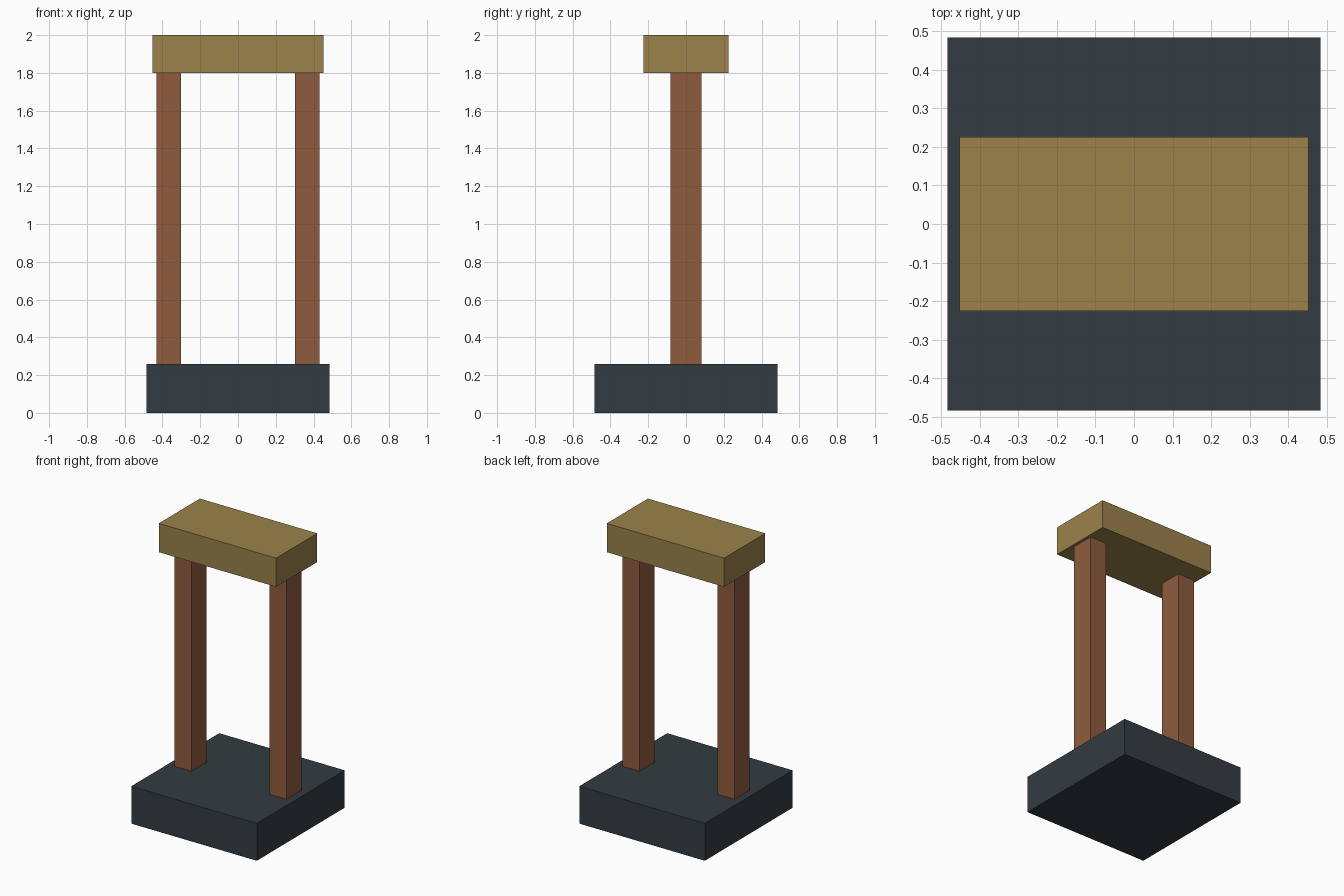
import bpy

if "Cube" in bpy.data.objects:
    bpy.data.objects.remove(bpy.data.objects["Cube"])


def material(name, rgb):
    mat = bpy.data.materials.new(name)
    mat.diffuse_color = (*rgb, 1.0)
    mat.use_nodes = True
    mat.node_tree.nodes["Principled BSDF"].inputs["Base Color"].default_value = mat.diffuse_color
    return mat


def box(name, x, z_min, z_max, width, depth, mat):
    bpy.ops.mesh.primitive_cube_add(size=1, location=(x, 0, (z_min + z_max) / 2))
    obj = bpy.context.object
    obj.name = name
    obj.scale = (width, depth, z_max - z_min)
    bpy.ops.object.transform_apply(location=False, rotation=False, scale=True)
    obj.data.materials.append(mat)
    return obj


slate = material("slate", (0.033, 0.045, 0.054))
wood = material("brown wood", (0.275, 0.107, 0.048))
ochre = material("ochre", (0.328, 0.223, 0.070))

# Square base block
box("base", 0, 0, 0.26, 0.967, 0.967, slate)

# Pair of upright posts
for side, label in ((-1, "left"), (1, "right")):
    box(f"{label}_post", side * 0.366, 0.26, 1.8, 0.13, 0.165, wood)

# Top beam
box("top_beam", 0, 1.8, 2.0, 0.904, 0.452, ochre)
